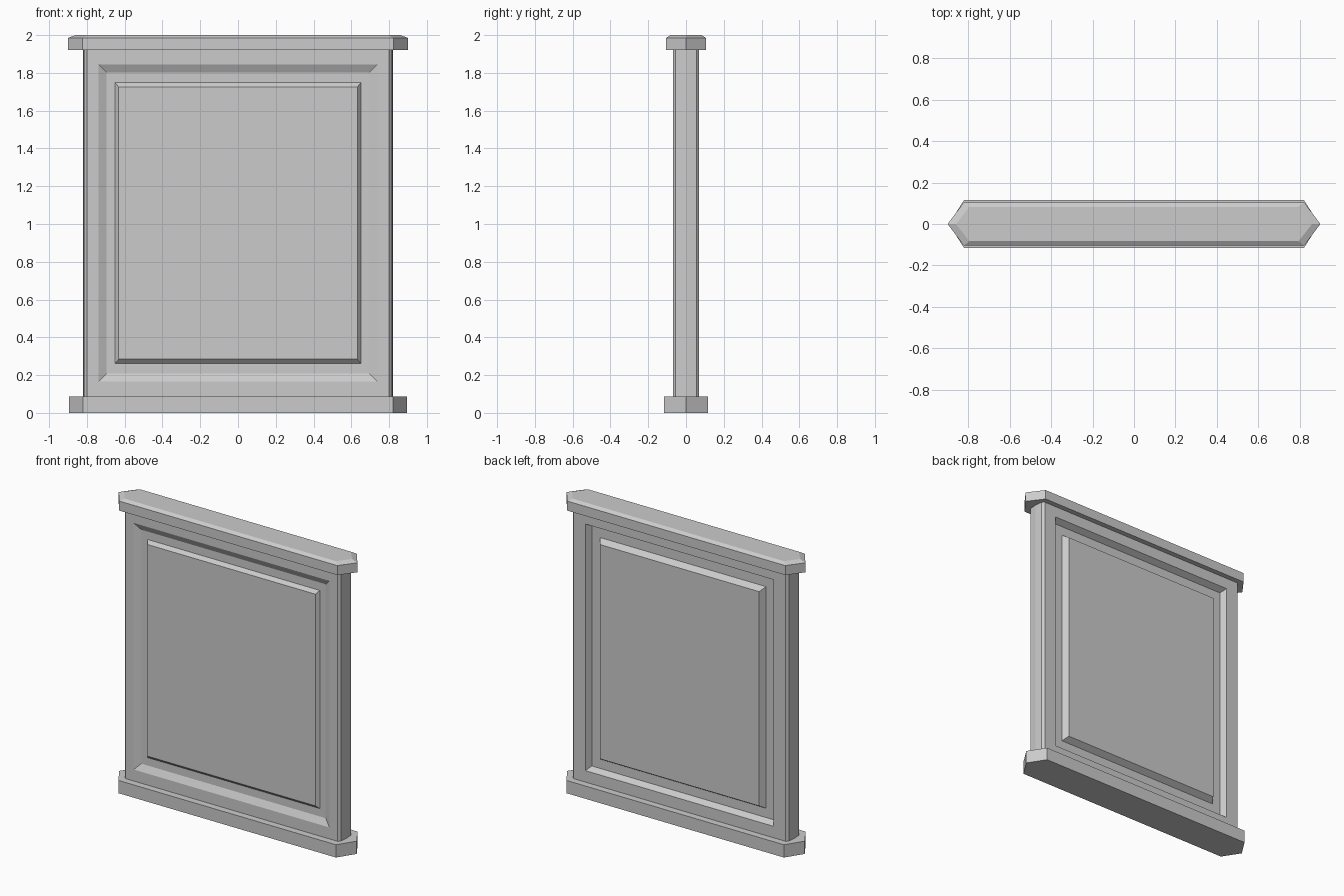
import bpy
import bmesh

cube = bpy.data.objects.get("Cube")
if cube:
    bpy.data.objects.remove(cube, do_unlink=True)

stone = bpy.data.materials.new("light_grey")
stone.use_nodes = True
GREY = (0.6, 0.6, 0.6, 1)
stone.diffuse_color = GREY
stone.node_tree.nodes["Principled BSDF"].inputs["Base Color"].default_value = GREY


def outline(points):
    """Mirror a quarter outline (front corner to end tip) into a closed loop."""
    right = points + [(x, -y) for x, y in reversed(points[:-1])]
    return right + [(-x, y) for x, y in reversed(right)]


def loft(bm, layers):
    """Skin a stack of (outline, height) layers and cap both ends."""
    rings = [[bm.verts.new((x, y, z)) for x, y in outline(pts)] for pts, z in layers]
    for low, high in zip(rings, rings[1:]):
        n = len(low)
        for i in range(n):
            j = (i + 1) % n
            bm.faces.new((low[i], low[j], high[j], high[i]))
    bm.faces.new(list(reversed(rings[0])))
    bm.faces.new(rings[-1])
    bm.normal_update()


def finish(bm, name):
    bmesh.ops.recalc_face_normals(bm, faces=bm.faces[:])
    mesh = bpy.data.meshes.new(name)
    bm.to_mesh(mesh)
    bm.free()
    mesh.materials.append(stone)
    obj = bpy.data.objects.new(name, mesh)
    bpy.context.collection.objects.link(obj)


def carve(bm, side, rings):
    """Nest rectangles (half width, half height, depth) into a front or back face."""
    face = next(f for f in bm.faces if f.normal.y * side > 0.99)
    for half_w, half_h, depth in rings:
        bmesh.ops.inset_individual(bm, faces=[face], thickness=0.01)
        for v in face.verts:
            v.co.x = half_w if v.co.x > 0 else -half_w
            v.co.z = MIDDLE + (half_h if v.co.z > MIDDLE else -half_h)
            v.co.y = side * (HALF_DEPTH - depth)


HALF_DEPTH = 0.07
MIDDLE = 1.005

# Base plinth with pointed ends
bm = bmesh.new()
plinth = [(0.82, -0.117), (0.895, 0)]
loft(bm, [(plinth, 0), (plinth, 0.087)])
finish(bm, "base_plinth")

# Panel body with chamfered corners, recessed frames and raised fields
bm = bmesh.new()
body = [(0.80, -HALF_DEPTH), (0.815, -0.055), (0.82, 0)]
loft(bm, [(body, 0.087), (body, 1.92)])
carve(bm, -1, [(0.738, 0.84, 0), (0.695, 0.797, 0.022),
               (0.65, 0.743, 0.022), (0.632, 0.721, 0)])
carve(bm, 1, [(0.71, 0.84, 0), (0.688, 0.818, 0.04),
              (0.625, 0.755, 0.04), (0.60, 0.73, 0)])
finish(bm, "panel_body")

# Top cap with a bevelled upper edge
bm = bmesh.new()
rim = [(0.822, -0.105), (0.9, 0)]
crown = [(0.795, -0.083), (0.86, 0)]
loft(bm, [(rim, 1.92), (rim, 1.985), (crown, 2)])
finish(bm, "top_cap")
